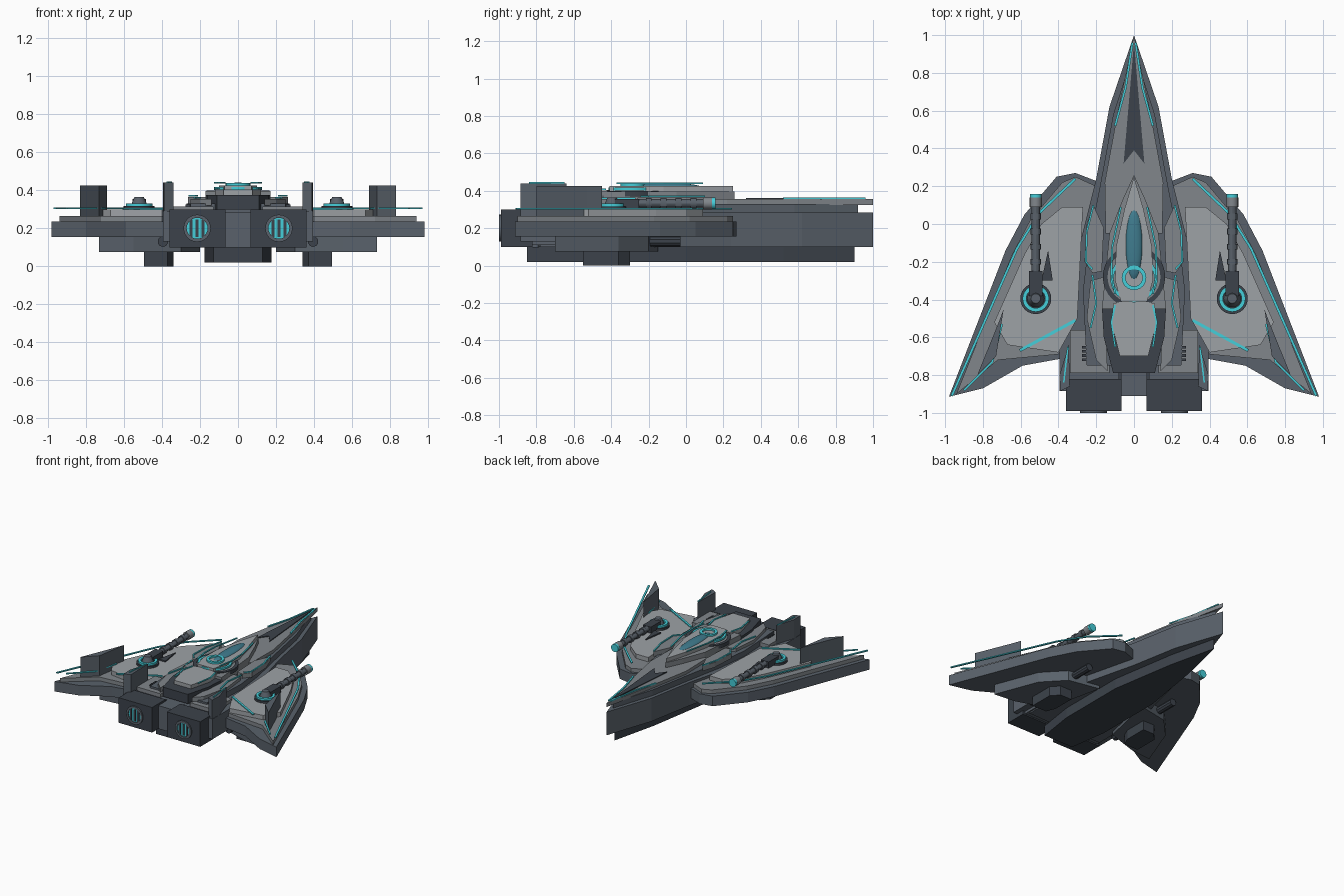
import bpy, bmesh, math
from mathutils import Matrix, Vector

if "Cube" in bpy.data.objects:
    bpy.data.objects.remove(bpy.data.objects["Cube"])


def material(name, r, g, b):
    m = bpy.data.materials.new(name)
    m.diffuse_color = (r, g, b, 1)
    m.use_nodes = True
    m.node_tree.nodes["Principled BSDF"].inputs["Base Color"].default_value = m.diffuse_color
    return m


DARK = material("dark_steel", 0.045, 0.055, 0.07)
MID = material("mid_steel", 0.10, 0.12, 0.145)
GREY = material("grey_plate", 0.22, 0.24, 0.26)
LIGHT = material("light_plate", 0.34, 0.36, 0.38)
CYAN = material("cyan_glow", 0.06, 0.62, 0.70)
GLASS = material("canopy_glass", 0.05, 0.20, 0.27)


def finish(bm, name, mat, mirror=False, smooth=False):
    bmesh.ops.recalc_face_normals(bm, faces=bm.faces)
    me = bpy.data.meshes.new(name)
    bm.to_mesh(me)
    bm.free()
    ob = bpy.data.objects.new(name, me)
    bpy.context.collection.objects.link(ob)
    me.materials.append(mat)
    if mirror:
        ob.modifiers.new("Mirror", 'MIRROR')
    if smooth:
        bpy.context.view_layer.objects.active = ob
        ob.select_set(True)
        bpy.ops.object.shade_smooth_by_angle()
        ob.select_set(False)
    return ob


def plate(name, pts, z0, z1, mat, pair=False):
    """Extruded outline: right half closed over the centre line, or a mirrored pair."""
    if not pair:
        pts = pts + [(-x, y) for x, y in reversed(pts) if x > 0]
    bm = bmesh.new()
    f = bm.faces.new([bm.verts.new((x, y, z0)) for x, y in pts])
    ext = bmesh.ops.extrude_face_region(bm, geom=[f])["geom"]
    top = [v for v in ext if isinstance(v, bmesh.types.BMVert)]
    bmesh.ops.translate(bm, verts=top, vec=(0, 0, z1 - z0))
    return finish(bm, name, mat, pair)


def box(name, x0, x1, y0, y1, z0, z1, mat):
    return plate(name, [(x0, y0), (x1, y0), (x1, y1), (x0, y1)], z0, z1, mat, True)


def tube(name, centre, r, length, axis, mat, pair=True, sides=16, r2=None):
    rot = Matrix.Rotation(-math.pi / 2, 4, 'X') if axis == 'Y' else Matrix()
    bm = bmesh.new()
    bmesh.ops.create_cone(bm, cap_ends=True, segments=sides, radius1=r,
                          radius2=r if r2 is None else r2, depth=length,
                          matrix=Matrix.Translation(centre) @ rot)
    return finish(bm, name, mat, pair, True)


def ring(name, centre, r_out, r_in, h, axis, mat, pair=True, n=24):
    """Flat ring with a rectangular section."""
    bm = bmesh.new()
    sect = [(r_in, -h / 2), (r_out, -h / 2), (r_out, h / 2), (r_in, h / 2)]
    loops = []
    for i in range(n):
        a = math.tau * i / n
        row = []
        for r, t in sect:
            u, v = r * math.cos(a), r * math.sin(a)
            p = Vector((u, t, v)) if axis == 'Y' else Vector((u, v, t))
            row.append(bm.verts.new(Vector(centre) + p))
        loops.append(row)
    for i in range(n):
        a, b = loops[i], loops[(i + 1) % n]
        for j in range(4):
            k = (j + 1) % 4
            bm.faces.new((a[j], b[j], b[k], a[k]))
    return finish(bm, name, mat, pair, True)


def stripe(name, path, z, w=0.012, mat=CYAN, h=0.008):
    """Thin flat ribbon following a path, mirrored."""
    n = len(path)
    P = [Vector(p) for p in path]
    left, right = [], []
    for i in range(n):
        d = (P[min(i + 1, n - 1)] - P[max(i - 1, 0)]).normalized()
        o = Vector((-d.y, d.x)) * w / 2
        left.append(tuple(P[i] + o))
        right.append(tuple(P[i] - o))
    return plate(name, left + right[::-1], z - h / 2, z + h / 2, mat, True)


# Hull layers, keel upward
plate("keel", [(0, 0.90), (0.09, 0.52), (0.175, 0.0), (0.175, -0.55), (0.13, -0.85)], 0.02, 0.10, DARK)
plate("main_hull", [(0, 1.0), (0.13, 0.62), (0.2, 0.24), (0.26, 0.0), (0.31, -0.2), (0.33, -0.5),
                    (0.33, -0.78), (0.07, -0.79), (0.07, -0.91)], 0.10, 0.285, MID)
plate("hull_deck", [(0, 0.92), (0.11, 0.58), (0.18, 0.2), (0.24, -0.1), (0.27, -0.35), (0.25, -0.75)],
      0.285, 0.33, MID)
plate("nose_plate", [(0, 1.0), (0.085, 0.6), (0.155, 0.22), (0.15, -0.05)], 0.325, 0.355, GREY)
plate("nose_inlay", [(0.0, 0.96), (0.055, 0.32), (0.0, 0.39)], 0.352, 0.362, DARK)
plate("side_deck", [(0.215, 0.10), (0.25, 0.0), (0.262, -0.2), (0.22, -0.26), (0.17, -0.25),
                    (0.16, -0.02)], 0.325, 0.365, GREY, True)
plate("spine_base", [(0, 0.26), (0.06, 0.13), (0.13, -0.05), (0.15, -0.25), (0.17, -0.45)], 0.33, 0.395, GREY)
plate("spine_top", [(0, 0.25), (0.05, 0.08), (0.095, -0.12), (0.10, -0.30), (0.07, -0.41)], 0.39, 0.425, LIGHT)

# Rear deck behind the cockpit
plate("rear_flank", [(0.16, -0.28), (0.23, -0.30), (0.25, -0.5), (0.2, -0.72), (0.14, -0.78)], 0.32, 0.355, GREY, True)
plate("rear_spine", [(0, -0.40), (0.17, -0.44), (0.16, -0.6), (0.11, -0.79)], 0.30, 0.375, DARK)
plate("rear_spine_cap", [(0, -0.40), (0.11, -0.42), (0.12, -0.52), (0.075, -0.70)], 0.37, 0.405, LIGHT)

# Cockpit canopy and dorsal ring
bm = bmesh.new()
bmesh.ops.create_uvsphere(bm, u_segments=20, v_segments=10, radius=1,
                          matrix=Matrix.Translation((0, -0.11, 0.42)) @ Matrix.Diagonal((0.045, 0.19, 0.022, 1)))
finish(bm, "canopy", GLASS, smooth=True)
ring("dorsal_ring", (0, -0.28, 0.385), 0.165, 0.14, 0.03, 'Z', DARK, False, 32)
ring("dorsal_glow", (0, -0.29, 0.41), 0.125, 0.108, 0.015, 'Z', CYAN, False, 32)
ring("sensor_ring", (0, -0.285, 0.43), 0.065, 0.045, 0.018, 'Z', CYAN, False)

# Wings, stacked plates
plate("wing", [(0.18, 0.22), (0.31, 0.27), (0.41, 0.25), (0.58, 0.05), (0.68, -0.14), (0.98, -0.915),
               (0.80, -0.87), (0.59, -0.75), (0.37, -0.71), (0.25, -0.5)], 0.155, 0.235, MID, True)
plate("wing_step", [(0.2, 0.2), (0.31, 0.25), (0.38, 0.22), (0.55, 0.02), (0.65, -0.17), (0.94, -0.90),
                    (0.72, -0.72), (0.4, -0.69), (0.28, -0.5)], 0.23, 0.265, GREY, True)
plate("wing_panel", [(0.27, 0.09), (0.38, 0.09), (0.49, 0.0), (0.58, -0.16), (0.74, -0.52), (0.67, -0.64),
                     (0.40, -0.68), (0.30, -0.5)], 0.26, 0.30, LIGHT, True)
plate("wing_underside", [(0.2, -0.15), (0.45, -0.2), (0.6, -0.36), (0.73, -0.70), (0.55, -0.68), (0.3, -0.6)],
      0.075, 0.16, MID, True)
plate("belly_pod", [(0.37, -0.55), (0.495, -0.55), (0.495, -0.36), (0.44, -0.30), (0.34, -0.30), (0.34, -0.48)],
      0.0, 0.08, DARK, True)
tube("underwing_gun", (0.395, -0.36, 0.13), 0.028, 0.66, 'Y', DARK, sides=10)
plate("wing_notch", [(0.455, -0.14), (0.43, -0.30), (0.49, -0.30)], 0.295, 0.31, DARK, True)

# Fins
plate("wing_fin", [(0.69, -0.45), (0.72, -0.53), (0.83, -0.80), (0.73, -0.70)], 0.25, 0.425, MID, True)
plate("inner_fin", [(0.345, -0.64), (0.34, -0.86), (0.39, -0.885), (0.395, -0.80)], 0.24, 0.44, MID, True)
box("fin_root", 0.33, 0.395, -0.885, -0.56, 0.13, 0.29, MID)

# Engines with round nozzles
box("engine", 0.065, 0.36, -0.99, -0.82, 0.10, 0.30, DARK)
box("engine_neck", 0.08, 0.34, -0.83, -0.5, 0.11, 0.285, MID)
box("engine_deck", 0.13, 0.34, -0.79, -0.56, 0.28, 0.315, GREY)
for i in range(4):
    y = -0.645 - i * 0.022
    box("engine_vent", 0.175, 0.275, y - 0.014, y, 0.31, 0.325, DARK)
ring("nozzle_ring", (0.215, -0.99, 0.2), 0.072, 0.055, 0.02, 'Y', MID)
tube("nozzle_glow", (0.215, -0.988, 0.2), 0.056, 0.008, 'Y', CYAN)
for dx in (-0.032, 0, 0.032):
    box("nozzle_bar", 0.207 + dx, 0.223 + dx, -0.998, -0.985, 0.155, 0.245, DARK)

# Wing turrets
tube("turret_base", (0.52, -0.395, 0.306), 0.082, 0.02, 'Z', DARK, sides=24)
ring("turret_glow", (0.52, -0.395, 0.32), 0.07, 0.05, 0.022, 'Z', CYAN)
tube("turret_head", (0.52, -0.395, 0.337), 0.048, 0.055, 'Z', MID, sides=20, r2=0.025)
box("turret_mount", 0.485, 0.555, -0.38, -0.25, 0.305, 0.355, DARK)
tube("barrel", (0.52, -0.08, 0.333), 0.022, 0.38, 'Y', MID, sides=12)
for y in (-0.2, -0.12, -0.04, 0.04):
    tube("barrel_band", (0.52, y, 0.333), 0.028, 0.03, 'Y', MID, sides=12)
tube("muzzle", (0.52, 0.115, 0.333), 0.032, 0.05, 'Y', GREY)
tube("muzzle_glow", (0.52, 0.145, 0.333), 0.031, 0.025, 'Y', CYAN)

# Glow stripes
stripe("nose_stripe", [(0.008, 0.96), (0.045, 0.72), (0.1, 0.52)], 0.36)
stripe("spine_stripe", [(0.07, 0.09), (0.115, -0.12), (0.12, -0.26), (0.1, -0.37)], 0.44, 0.01)
stripe("side_stripe", [(0.215, 0.10), (0.25, -0.04), (0.255, -0.2), (0.22, -0.24)], 0.37, 0.01)
stripe("flank_stripe", [(0.22, -0.27), (0.20, -0.42), (0.23, -0.55)], 0.36, 0.01)
stripe("rear_stripe", [(0.1, -0.43), (0.12, -0.52), (0.1, -0.65)], 0.408, 0.01)
stripe("wing_edge_stripe", [(0.31, 0.24), (0.5, 0.06), (0.62, -0.13), (0.965, -0.91)], 0.305, 0.014)
stripe("wing_rear_stripe", [(0.31, -0.51), (0.605, -0.67)], 0.303, 0.016)
stripe("wing_tip_stripe", [(0.70, -0.53), (0.75, -0.73), (0.90, -0.88)], 0.305)
stripe("fin_stripe", [(0.35, -0.65), (0.372, -0.84)], 0.442, 0.008)
